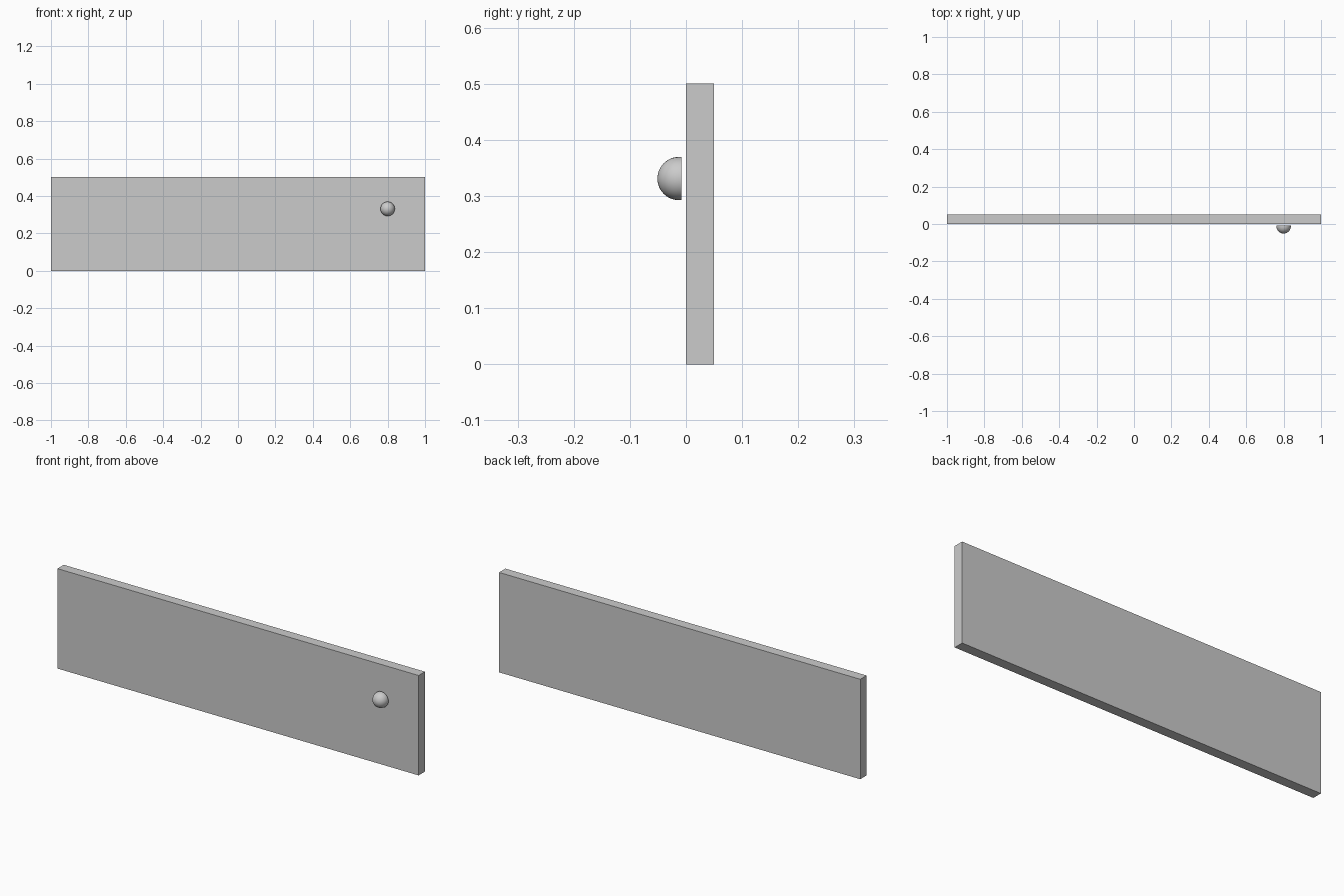
import bpy, bmesh
from math import sin, cos, pi
from mathutils import Vector

if "Cube" in bpy.data.objects:
    bpy.data.objects.remove(bpy.data.objects["Cube"])

def make_object(name, bm):
    bmesh.ops.recalc_face_normals(bm, faces=bm.faces[:])
    mesh = bpy.data.meshes.new(name)
    bm.to_mesh(mesh)
    bm.free()
    obj = bpy.data.objects.new(name, mesh)
    bpy.context.collection.objects.link(obj)
    return obj

# Flat drawer front panel
bm = bmesh.new()
bmesh.ops.create_cube(bm, size=1)
bmesh.ops.scale(bm, vec=(2, 0.05, 0.5), verts=bm.verts)
bmesh.ops.translate(bm, vec=(0, 0.025, 0.25), verts=bm.verts)
make_object("drawer_front", bm)

# Domed knob: half-circle profile with a short rim, spun about the y axis
r, y_mid, y_back = 0.0385, -0.0125, -0.008
steps = 12
profile = [(r * sin(a), y_mid - r * cos(a))
           for a in (pi / 2 * i / steps for i in range(steps + 1))]
profile += [(r, y_back), (0, y_back)]
bm = bmesh.new()
verts = [bm.verts.new((0.8 + px, py, 0.331)) for px, py in profile]
edges = [bm.edges.new(pair) for pair in zip(verts, verts[1:])]
bmesh.ops.spin(bm, geom=verts + edges, cent=Vector((0.8, 0, 0.331)),
               axis=(0, 1, 0), angle=2 * pi, steps=32, use_duplicate=False)
bmesh.ops.remove_doubles(bm, verts=bm.verts[:], dist=1e-5)
knob = make_object("knob", bm)
bpy.context.view_layer.objects.active = knob
knob.select_set(True)
bpy.ops.object.shade_smooth_by_angle()
